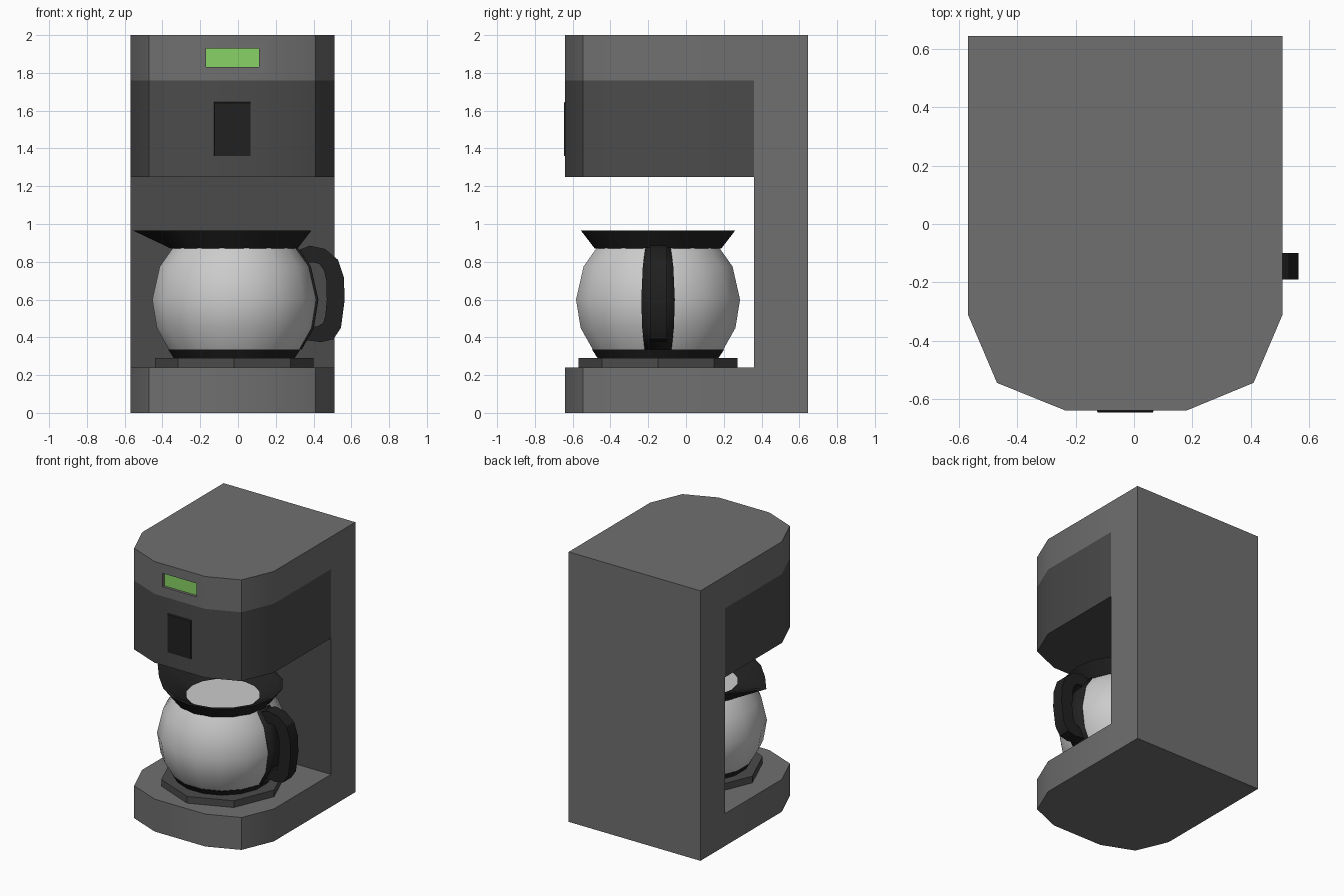
import bpy, bmesh, math
from mathutils import Vector

if "Cube" in bpy.data.objects:
    bpy.data.objects.remove(bpy.data.objects["Cube"])


def material(name, r, g, b):
    m = bpy.data.materials.new(name)
    m.diffuse_color = (r, g, b, 1)
    m.use_nodes = True
    m.node_tree.nodes["Principled BSDF"].inputs["Base Color"].default_value = m.diffuse_color
    return m


GREY = material("grey_plastic", 0.16, 0.16, 0.16)
DARK = material("dark_plastic", 0.07, 0.07, 0.07)
BLACK = material("black_plastic", 0.015, 0.015, 0.015)
GREEN = material("green_display", 0.25, 0.65, 0.13)
CX, CY = -0.02, -0.148  # carafe axis


def finish(bm, name, mats, smooth=30):
    bmesh.ops.recalc_face_normals(bm, faces=bm.faces)
    me = bpy.data.meshes.new(name)
    bm.to_mesh(me)
    bm.free()
    for m in mats:
        me.materials.append(m)
    ob = bpy.data.objects.new(name, me)
    bpy.context.collection.objects.link(ob)
    if smooth:
        bpy.ops.object.select_all(action='DESELECT')
        ob.select_set(True)
        bpy.context.view_layer.objects.active = ob
        bpy.ops.object.shade_smooth_by_angle(angle=math.radians(smooth))
    return ob


def lathe(bm, profile, n, phase=0.0, segs=None, cap=True):
    """Rings of (radius, z) round the carafe axis; segs limits the sweep."""
    full = segs is None
    count = n if full else segs + 1
    rings = []
    for r, z in profile:
        rings.append([bm.verts.new((CX + r * math.cos(phase + 2 * math.pi * i / n),
                                    CY + r * math.sin(phase + 2 * math.pi * i / n), z))
                      for i in range(count)])
    for a, b in zip(rings, rings[1:]):
        for i in range(n if full else segs):
            j = (i + 1) % count
            bm.faces.new((a[i], a[j], b[j], b[i]))
    if cap and full:
        bm.faces.new(rings[0])
        bm.faces.new(rings[-1])
    return rings


# Body: C-shaped housing with a dark head band and dark rear wall
outline = [(.51, .645), (-.57, .645), (-.57, .36), (-.57, -.31), (-.47, -.545),
           (-.235, -.64), (.18, -.64), (.41, -.545), (.51, -.31), (.51, .36)]
bm = bmesh.new()
rings = [[bm.verts.new((x, y, z)) for x, y in outline] for z in (0, .24, 1.25, 1.76, 2)]
for k in range(4):
    for i in range(10):
        front = 2 <= i <= 8
        if k == 1 and front:
            continue  # opening for the carafe
        j = (i + 1) % 10
        f = bm.faces.new((rings[k][i], rings[k][j], rings[k + 1][j], rings[k + 1][i]))
        f.material_index = int(k == 2 and front)
        if k == 3 and i == 5:
            display = f
bm.faces.new(rings[0])
bm.faces.new(rings[4])
bm.faces.new(rings[1][2:])
bm.faces.new(rings[2][2:]).material_index = 1
bm.faces.new((rings[1][2], rings[1][9], rings[2][9], rings[2][2])).material_index = 1

# Display: recessed window in the top band
bmesh.ops.inset_individual(bm, faces=[display], thickness=.02)
mid = display.calc_center_median()
for v in display.verts:
    v.co.x = .11 if v.co.x > mid.x else -.17
    v.co.z = 1.93 if v.co.z > mid.z else 1.83
bmesh.ops.inset_individual(bm, faces=[display], thickness=0.0)
for v in display.verts:
    v.co.y += .02
display.material_index = 2
finish(bm, "body", [GREY, DARK, GREEN])

# Switch: shallow chamfered block on the head
bm = bmesh.new()
bmesh.ops.create_cube(bm, size=1)
for v in bm.verts:
    out = v.co.y < 0
    v.co = Vector((-.03 + v.co.x * (.19 if out else .2),
                   -.647 if out else -.63,
                   (1.64 if out else 1.656) if v.co.z > 0 else 1.36))
finish(bm, "switch", [BLACK], 0)

# Hot plate: octagonal disc
bm = bmesh.new()
lathe(bm, [(.42, .24), (.42, .29)], 8)
finish(bm, "hot_plate", [DARK], 0)

# Carafe glass
glass = [(.352, .335), (.418, .45), (.4425, .6), (.402, .775), (.33, .875)]
half = math.pi / 16
bm = bmesh.new()
lathe(bm, glass, 16, half)
finish(bm, "carafe_glass", [], 40)

# Carafe foot band
bm = bmesh.new()
lathe(bm, [(.325, .288), (.356, .335)], 16, half)
finish(bm, "carafe_foot", [BLACK])

# Collar: flared funnel with a pouring spout pulled out to the left
bm = bmesh.new()
rings = lathe(bm, [(.335, .87), (.408, .965), (.385, .965), (.25, .885)], 16, cap=False)
for ring, pull in ((rings[1], .127), (rings[2], .11)):
    ring[8].co.x -= pull
    for i in (7, 9):
        ring[i].co.x -= pull * .3
finish(bm, "carafe_collar", [BLACK])

# Strap: one gore of the glass, raised slightly
bm = bmesh.new()
lathe(bm, [(r + .012, z) for r, z in glass], 16, -half, segs=1)
ob = finish(bm, "handle_strap", [BLACK], 40)
mod = ob.modifiers.new("thickness", 'SOLIDIFY')
mod.thickness = .02
mod.offset = -1

# Handle: curved bar between outer and inner profile
outer = [(.29, .85), (.38, .885), (.46, .868), (.53, .81), (.56, .72),
         (.565, .6), (.545, .45), (.505, .39), (.44, .375), (.36, .385)]
inner = [(.33, .775), (.39, .797), (.43, .79), (.455, .755), (.468, .7),
         (.47, .6), (.462, .51), (.45, .475), (.42, .458), (.37, .455)]
bm = bmesh.new()
poly = outer + inner[::-1]
sides = [[bm.verts.new((x, y, z)) for x, z in poly] for y in (-.19, -.10)]
n = len(poly)
for s in sides:
    for i in range(len(outer) - 1):
        bm.faces.new((s[i], s[i + 1], s[n - 2 - i], s[n - 1 - i]))
for i in range(n):
    j = (i + 1) % n
    bm.faces.new((sides[0][i], sides[0][j], sides[1][j], sides[1][i]))
finish(bm, "handle", [BLACK])
